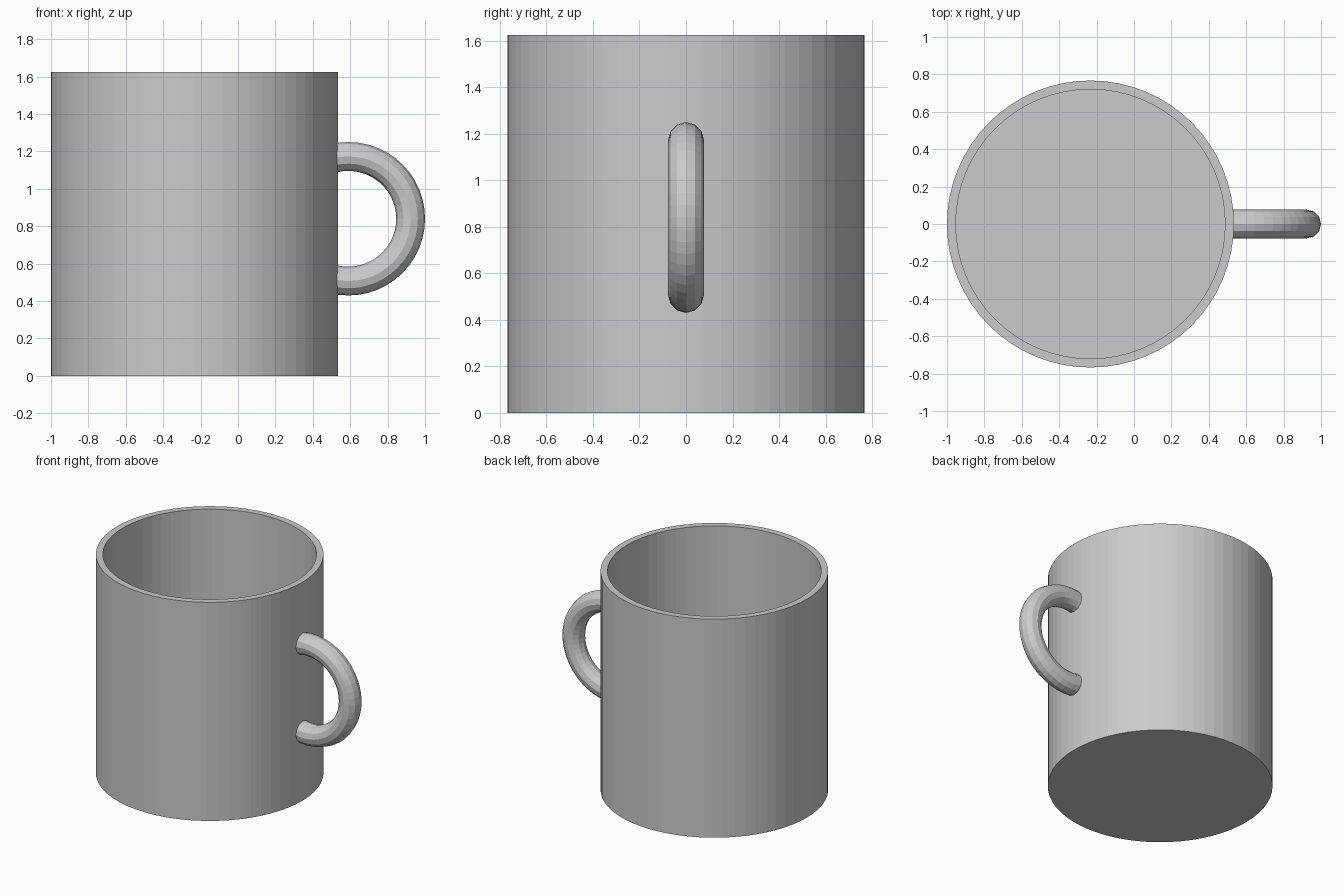
import bpy
import bmesh
from math import pi

if "Cube" in bpy.data.objects:
    bpy.data.objects.remove(bpy.data.objects["Cube"], do_unlink=True)

BODY_X, RADIUS, HEIGHT, WALL = -0.233, 0.767, 1.625, 0.047
SIDES = 64

grey = bpy.data.materials.new("plain grey")
grey.use_nodes = True
colour = (0.6, 0.6, 0.6, 1)
grey.diffuse_color = colour
grey.node_tree.nodes["Principled BSDF"].inputs["Base Color"].default_value = colour

# Mug body: a solid cylinder whose top is inset to a rim and pushed down
bpy.ops.mesh.primitive_cylinder_add(vertices=SIDES, radius=RADIUS, depth=HEIGHT,
                                    location=(BODY_X, 0, HEIGHT / 2))
body = bpy.context.object
body.name = "mug_body"
bm = bmesh.new()
bm.from_mesh(body.data)
top = max(bm.faces, key=lambda f: f.calc_center_median().z)
bmesh.ops.inset_region(bm, faces=[top], thickness=WALL)
cavity = bmesh.ops.extrude_face_region(bm, geom=[top])["geom"]
bmesh.ops.translate(bm, vec=(0, 0, WALL - HEIGHT),
                    verts=[v for v in cavity if isinstance(v, bmesh.types.BMVert)])
if top.is_valid:
    bmesh.ops.delete(bm, geom=[top], context="FACES_ONLY")
bmesh.ops.recalc_face_normals(bm, faces=bm.faces)
bm.to_mesh(body.data)
bm.free()
body.data.materials.append(grey)

# Handle: an upright ring cut off and capped inside the wall
bpy.ops.mesh.primitive_torus_add(major_segments=48, minor_segments=12,
                                 major_radius=0.333, minor_radius=0.077,
                                 location=(0.59, 0, 0.84), rotation=(pi / 2, 0, 0))
handle = bpy.context.object
handle.name = "handle"
bpy.ops.object.transform_apply(location=True, rotation=True, scale=True)
bm = bmesh.new()
bm.from_mesh(handle.data)
cut = bmesh.ops.bisect_plane(bm, geom=bm.verts[:] + bm.edges[:] + bm.faces[:],
                             plane_co=(0.505, 0, 0), plane_no=(1, 0, 0),
                             clear_inner=True)
edges = [e for e in cut["geom_cut"] if isinstance(e, bmesh.types.BMEdge)]
bmesh.ops.holes_fill(bm, edges=edges, sides=0)
bmesh.ops.recalc_face_normals(bm, faces=bm.faces)
bm.to_mesh(handle.data)
bm.free()
handle.data.materials.append(grey)
